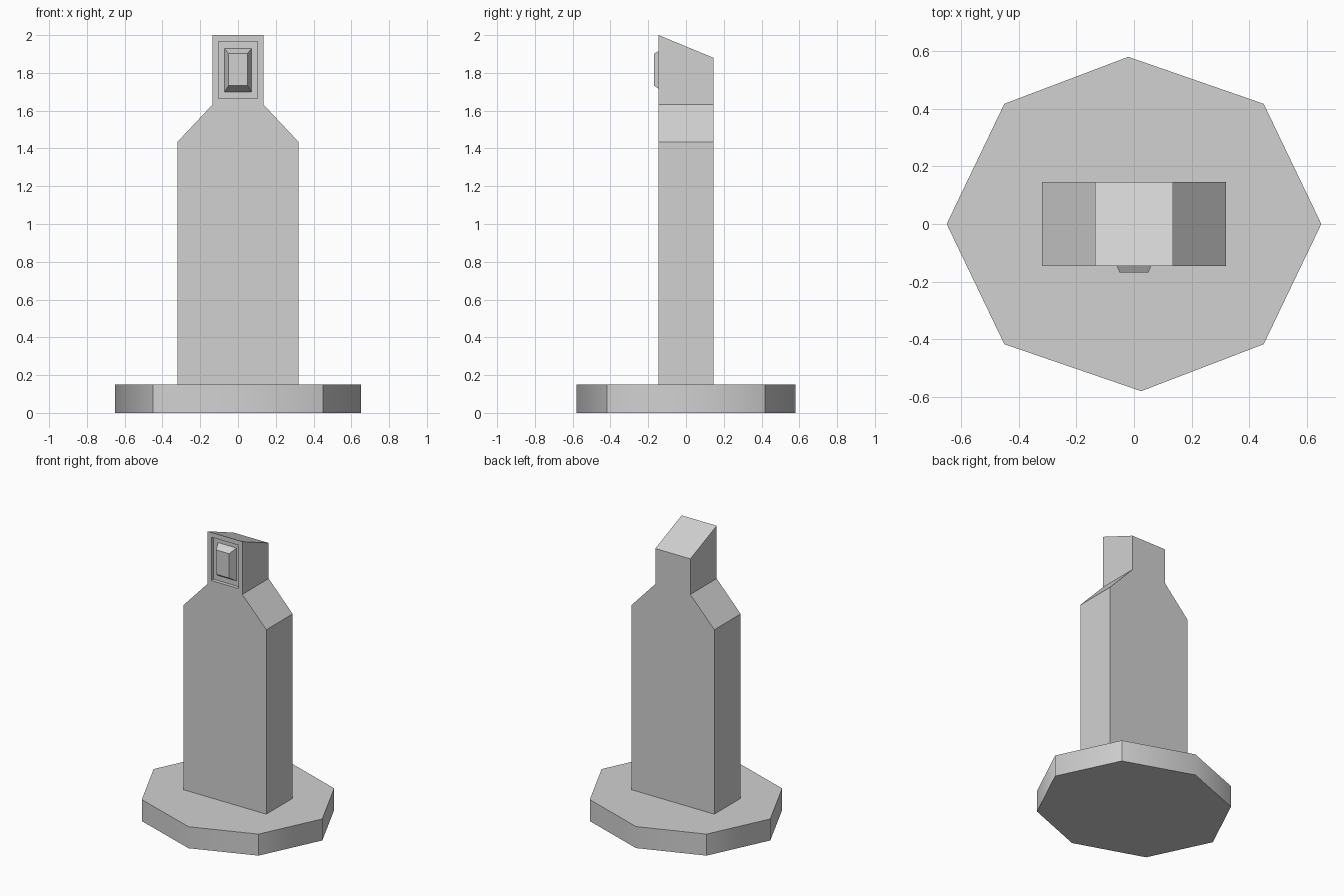
import bpy
import bmesh
from mathutils import Vector

default = bpy.data.objects.get("Cube")
if default:
    bpy.data.objects.remove(default, do_unlink=True)

GREY = (0.64, 0.64, 0.64, 1.0)
grey = bpy.data.materials.new("plain grey")
grey.use_nodes = True
grey.diffuse_color = GREY
grey.node_tree.nodes["Principled BSDF"].inputs["Base Color"].default_value = GREY


def finish(name, bm):
    bmesh.ops.recalc_face_normals(bm, faces=bm.faces)
    mesh = bpy.data.meshes.new(name)
    bm.to_mesh(mesh)
    bm.free()
    mesh.materials.append(grey)
    obj = bpy.data.objects.new(name, mesh)
    bpy.context.scene.collection.objects.link(obj)
    return obj


def prism(outline, offset):
    """Extrude a closed outline along an offset."""
    bm = bmesh.new()
    face = bm.faces.new([bm.verts.new(p) for p in outline])
    new = bmesh.ops.extrude_face_region(bm, geom=[face], use_keep_orig=True)["geom"]
    moved = [v for v in new if isinstance(v, bmesh.types.BMVert)]
    bmesh.ops.translate(bm, verts=moved, vec=Vector(offset))
    return bm


def rectangle(half_width, low, high, y):
    return [(-half_width, y, low), (half_width, y, low),
            (half_width, y, high), (-half_width, y, high)]


# Base: uneven octagon, sides softly shaded between the four diagonal corners
BASE_TOP = 0.15
plan = [(0.65, 0), (0.45, 0.417), (-0.02, 0.58), (-0.45, 0.417),
        (-0.65, 0), (-0.45, -0.417), (0.025, -0.58), (0.45, -0.417)]
bm = prism([(x, y, 0) for x, y in plan], (0, 0, BASE_TOP))
for face in bm.faces:
    face.smooth = len(face.verts) == 4
for edge in bm.edges:
    a, b = (v.co for v in edge.verts)
    upright = abs(a.z - b.z) > 0.01
    diagonal = abs(abs(a.x) - 0.45) < 0.01
    edge.smooth = upright and not diagonal
finish("base", bm)

# Body: shouldered slab whose top slopes down to the back
FRONT, BACK = -0.145, 0.145
half = [(0.32, BASE_TOP), (0.32, 1.435), (0.135, 1.632), (0.135, 2.0)]
outline = half + [(-x, z) for x, z in reversed(half)]
bm = prism([(x, FRONT, z) for x, z in outline], (0, BACK - FRONT, 0))
for v in bm.verts:
    if v.co.z > 1.9 and v.co.y > 0:
        v.co.z = 1.88
body = finish("body", bm)

# Shallow recess in the front of the head
FLOOR = -0.12
cutter = finish("recess_cutter",
                prism(rectangle(0.104, 1.665, 1.967, FLOOR), (0, -0.1, 0)))
cutter.hide_render = True
cut = body.modifiers.new("recess", "BOOLEAN")
cut.operation = "DIFFERENCE"
cut.solver = "EXACT"
cut.object = cutter
bpy.context.view_layer.objects.active = body
bpy.ops.object.modifier_apply(modifier=cut.name)
bpy.data.objects.remove(cutter, do_unlink=True)

# Button: tapered block standing on the recess floor
bm = bmesh.new()
rings = [[bm.verts.new(p) for p in ring] for ring in (
    rectangle(0.071, 1.70, 1.929, FLOOR),
    rectangle(0.05, 1.732, 1.902, -0.169))]
for i in range(4):
    j = (i + 1) % 4
    bm.faces.new((rings[0][i], rings[0][j], rings[1][j], rings[1][i]))
for ring in rings:
    bm.faces.new(ring)
finish("button", bm)
